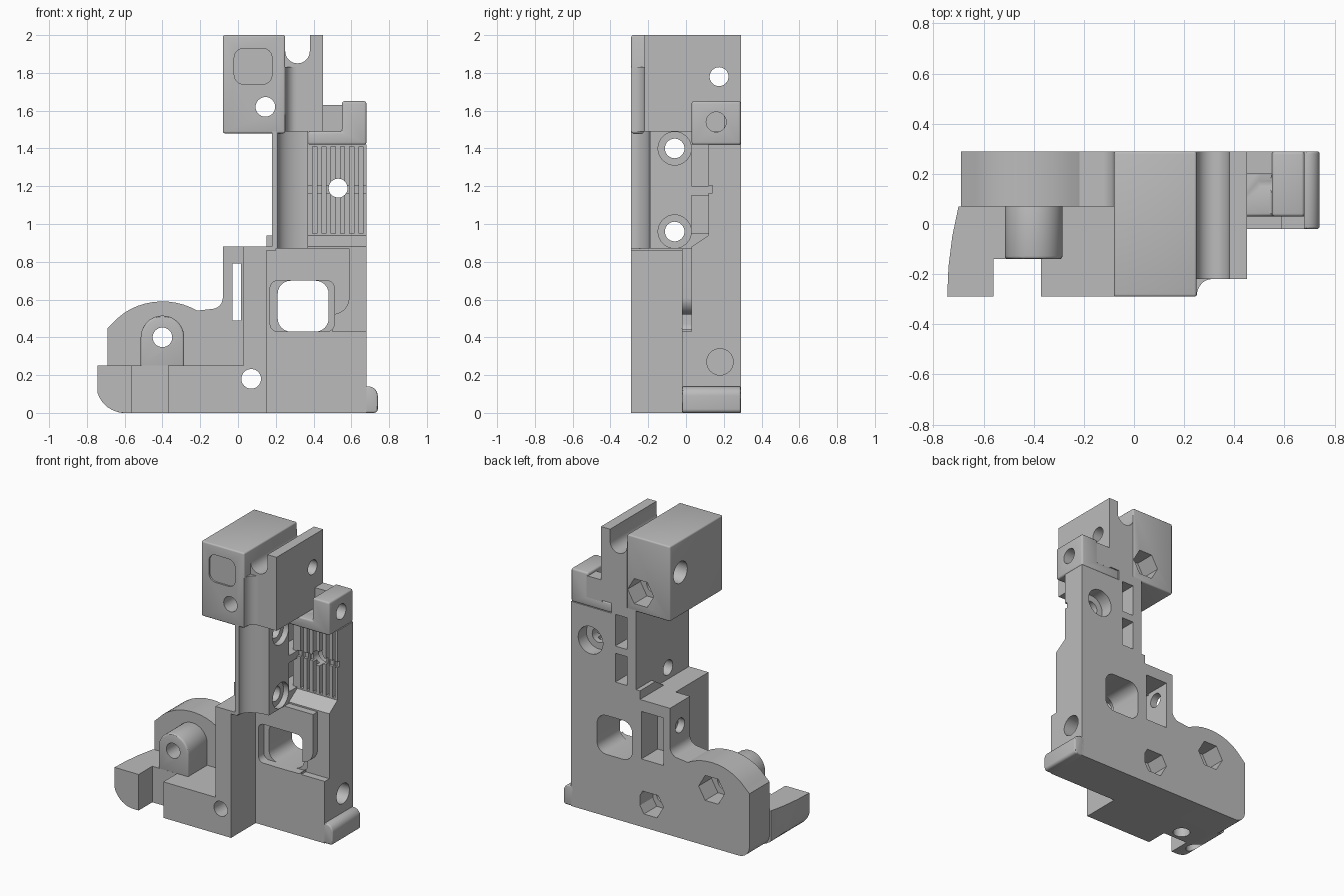
import bpy, bmesh, math
from mathutils import Vector

default_cube = bpy.data.objects.get("Cube")
if default_cube:
    bpy.data.objects.remove(default_cube, do_unlink=True)

FRONT, BACK, MID = -0.29, 0.29, 0.07
PLATE, PANEL, RIBS = 0.03, -0.02, 0.12

material = bpy.data.materials.new("plain grey")
material.use_nodes = True
grey = (0.5, 0.5, 0.5, 1)
material.diffuse_color = grey
material.node_tree.nodes["Principled BSDF"].inputs["Base Color"].default_value = grey


def prism(name, points, start, end, axis="Y", bevel=0):
    """Extrude a closed outline along an axis."""
    place = {"X": lambda u, v, d: (d, u, v),
             "Y": lambda u, v, d: (u, d, v),
             "Z": lambda u, v, d: (u, v, d)}[axis]
    bm = bmesh.new()
    face = bm.faces.new([bm.verts.new(place(u, v, start)) for u, v in points])
    extruded = bmesh.ops.extrude_face_region(bm, geom=[face])
    moved = [g for g in extruded["geom"] if isinstance(g, bmesh.types.BMVert)]
    bmesh.ops.translate(bm, verts=moved, vec=Vector(place(0, 0, end - start)))
    bmesh.ops.recalc_face_normals(bm, faces=bm.faces)
    mesh = bpy.data.meshes.new(name)
    bm.to_mesh(mesh)
    bm.free()
    mesh.materials.append(material)
    obj = bpy.data.objects.new(name, mesh)
    bpy.context.scene.collection.objects.link(obj)
    if bevel:
        mod = obj.modifiers.new("soft edges", "BEVEL")
        mod.width, mod.segments = bevel, 3
        apply(obj, mod)
    return obj


def apply(obj, mod):
    with bpy.context.temp_override(object=obj, active_object=obj):
        bpy.ops.object.modifier_apply(modifier=mod.name)


def box(name, x, y, z, bevel=0):
    outline = [(x[0], z[0]), (x[1], z[0]), (x[1], z[1]), (x[0], z[1])]
    return prism(name, outline, *y, bevel=bevel)


def arc(u, v, ru, rv, start, end, steps=10):
    angles = [math.radians(start + (end - start) * i / steps) for i in range(steps + 1)]
    return [(u + ru * math.cos(a), v + rv * math.sin(a)) for a in angles]


def circle(u, v, r, sides=32):
    return arc(u, v, r, r, 0, 360 - 360 / sides, sides - 1)


def rounded(u0, u1, v0, v1, r):
    corners = [(u1 - r, v1 - r), (u0 + r, v1 - r), (u0 + r, v0 + r), (u1 - r, v0 + r)]
    return [p for i, (u, v) in enumerate(corners)
            for p in arc(u, v, r, r, i * 90, i * 90 + 90, 6)]


def cut(cutter, *targets):
    cutter.hide_render = True
    for target in targets:
        mod = target.modifiers.new("cut", "BOOLEAN")
        mod.operation, mod.solver, mod.object = "DIFFERENCE", "EXACT", cutter
        apply(target, mod)
    bpy.data.objects.remove(cutter, do_unlink=True)


def hole(u, v, r, start, end, axis, *targets, sides=32):
    cut(prism("cutter", circle(u, v, r, sides), start, end, axis), *targets)


# Upper head and slotted lug
head = box("upper_head", (-0.08, 0.25), (FRONT, BACK), (1.48, 2), bevel=0.01)
lug_outline = [(0.25, 1.49), (0.45, 1.49), (0.45, 2), (0.38, 2)]
lug_outline += arc(0.315, 1.915, 0.065, 0.065, 0, -180) + [(0.25, 1.95)]
lug = prism("slotted_lug", lug_outline, -0.22, BACK)
fillet = [(0.25, -0.22), (0.25, FRONT)] + arc(0.31, FRONT, 0.06, 0.07, 180, 90)
prism("lug_fillet", fillet, 1.49, 1.83, "Z")

# Column with a concave front corner
column_outline = [(0.18, BACK), (0.18, FRONT)]
column_outline += arc(0.37, FRONT, 0.16, 0.1, 180, 90) + [(0.37, BACK)]
column = prism("column", column_outline, 0.87, 1.49, "Z")

# Ribbed plate and clip block above it
ribbed = box("ribbed_plate", (0.37, 0.68), (RIBS, BACK), (0.94, 1.42))
clip_outline = [(0.37, 1.42), (0.68, 1.42), (0.68, 1.65), (0.55, 1.65), (0.55, 1.49), (0.37, 1.49)]
clip = prism("clip_block", clip_outline, PLATE, BACK, bevel=0.012)
box("clip_back_wall", (0.44, 0.56), (0.2, BACK), (1.48, 1.63))

# Lower plate, raised panel and rounded foot
slope = [(PLATE, 0), (BACK, 0), (BACK, 0.94), (RIBS, 0.94), (PLATE, 0.88)]
lower = prism("lower_plate", slope, 0.15, 0.68, "X")
lower_front = box("lower_front", (0.15, 0.68), (PANEL, PLATE), (0, 0.43))
panel_outline = [(0.15, 0.87), (0.15, 0.43), (0.5, 0.43), (0.5, 0.52)]
panel_outline += arc(0.5, 0.61, 0.09, 0.09, -90, 0) + [(0.59, 0.87)]
panel = prism("raised_panel", panel_outline, PANEL, PLATE)
foot_outline = [(0.66, 0)] + arc(0.72, 0.02, 0.02, 0.02, -90, 0, 4)
foot_outline += arc(0.69, 0.09, 0.05, 0.05, 0, 90) + [(0.66, 0.14)]
prism("foot", foot_outline, PANEL, BACK, bevel=0.01)

# Tower, stepped back on its right side
tower_outline = [(-0.08, BACK), (-0.08, MID), (0.03, MID), (0.03, FRONT), (0.15, FRONT), (0.15, BACK)]
tower = prism("tower", tower_outline, 0.25, 0.88, "Z")
box("tower_column_bridge", (0.14, 0.2), (FRONT, BACK), (0.86, 0.88))
tower_rear = box("tower_rear_base", (-0.08, 0.15), (MID, BACK), (0, 0.25))

# Arched side plate
side_outline = [(-0.08, 0), (-0.08, 0.64)] + arc(-0.14, 0.61, 0.06, 0.06, 0, -90, 6)
side_outline += arc(-0.40, 0.32, 0.32, 0.27, 55, 143, 12)
side_outline += [(-0.69, 0.45)] + arc(-0.61, 0.08, 0.08, 0.08, 180, 270, 6)
side = prism("arched_side_plate", side_outline, MID, BACK)

# Notched base with a curved outer side
base_outline = [(0.15, MID), (0.15, FRONT), (-0.37, FRONT), (-0.37, -0.14), (-0.56, -0.14),
                (-0.56, FRONT), (-0.745, FRONT), (-0.74, -0.17), (-0.725, -0.05), (-0.70, MID)]
base = prism("notched_base", base_outline, 0, 0.25, "Z")
corner = [(-0.8, -0.1), (-0.6, -0.1)] + arc(-0.6, 0.15, 0.15, 0.15, 270, 180) + [(-0.8, 0.15)]
cut(prism("corner_cutter", corner, -0.4, 0.1), base)

# Arched boss
boss_outline = [(-0.515, 0.24)] + [(-0.285, 0.24)] + arc(-0.40, 0.40, 0.115, 0.115, 0, 180, 20)
boss = prism("arched_boss", boss_outline, -0.14, MID + 0.01, bevel=0.012)

# Bolt holes along y with hexagonal pockets at the back
for u, v, parts in [(0.145, 1.62, [head]), (-0.40, 0.40, [side, boss]),
                    (0.07, 0.18, [base, tower_rear])]:
    hole(u, v, 0.052, -0.4, 0.4, "Y", *parts)
    hole(u, v, 0.1, 0.15, 0.4, "Y", parts[0] if parts[0] is not base else tower_rear, sides=6)
hole(0.53, 1.19, 0.05, -0.1, 0.4, "Y", ribbed)
hole(0.53, 1.19, 0.095, 0.2, 0.4, "Y", ribbed)

# Cross holes along x
hole(0.175, 1.78, 0.05, -0.2, 0.6, "X", head, lug)
hole(0.175, 1.78, 0.075, -0.2, 0.05, "X", head)
for height in (0.96, 1.40):
    hole(-0.06, height, 0.052, 0, 0.5, "X", column)
    hole(-0.06, height, 0.088, 0.33, 0.5, "X", column)
hole(0.16, 1.54, 0.053, 0.5, 0.8, "X", clip)
hole(0.18, 0.27, 0.07, 0.45, 0.8, "X", lower)
hole(0.18, 0.72, 0.05, -0.2, 0.0, "X", tower)

# Blind holes underneath
for u, v in [(-0.65, -0.17), (-0.45, -0.06)]:
    hole(u, v, 0.055, -0.1, 0.1, "Z", base)

# Shallow square recess in the head front
cut(prism("recess_cutter", rounded(-0.02, 0.18, 1.74, 1.93, 0.05), -0.4, FRONT + 0.012), head)

# Large window with a wider front mouth
cut(prism("window_cutter", rounded(0.21, 0.48, 0.43, 0.70, 0.07), -0.1, 0.4), lower, panel)
cut(prism("mouth_cutter", rounded(0.17, 0.51, 0.431, 0.70, 0.04), -0.1, PLATE + 0.01), panel, lower)

# Tower pocket open at the back, narrow slot to the front
cut(box("pocket_cutter", (-0.03, 0.14), (0.11, 0.4), (0.47, 0.80)), tower)
cut(box("slot_cutter", (-0.03, 0.015), (-0.1, 0.2), (0.49, 0.79)), tower)

# Strap slots in the column
for low, high in [(0.95, 1.15), (1.2, 1.42)]:
    cut(box("strap_cutter", (0.25, 0.34), (PLATE, 0.4), (low, high)), column)
    cut(box("strap_mouth_cutter", (0.30, 0.5), (PLATE, RIBS), (low, high)), column)

# Grooves between the ribs
for i in range(6):
    left = 0.395 + i * 0.049
    cut(box("groove_cutter", (left, left + 0.022), (0, RIBS + 0.04), (0.95, 1.41)), ribbed)
cut(box("cross_groove_cutter", (0.3, 0.7), (0, RIBS + 0.02), (1.165, 1.205)), ribbed)

# Smooth rounded faces, keep edges sharp
for obj in bpy.context.scene.objects:
    if obj.type == "MESH" and material.name in obj.data.materials:
        obj.data.shade_smooth()
        obj.data.set_sharp_from_angle(angle=math.radians(30))
